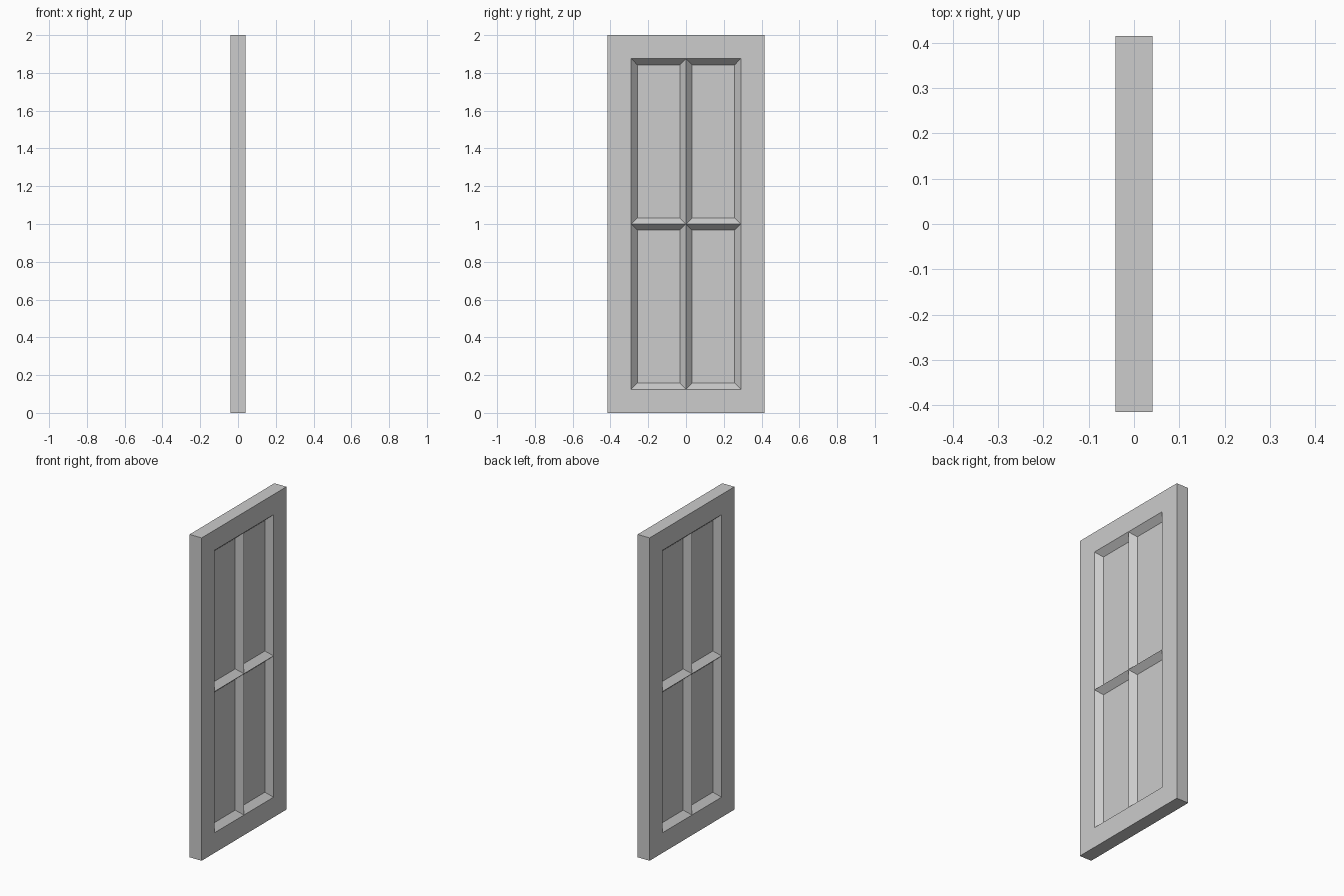
import bpy
import bmesh
from mathutils import Matrix, Vector

old = bpy.data.objects.get("Cube")
if old:
    bpy.data.objects.remove(old, do_unlink=True)

THICK, WIDTH, HEIGHT = 0.082, 0.83, 2.0
PANEL_Y, PANEL_Z = 0.29, 0.875      # half extents of the panelled field
BEVEL, DEPTH = 0.033, 0.037

# Plain grey finish
grey = bpy.data.materials.new("light grey")
grey.use_nodes = True
colour = (0.604, 0.604, 0.604, 1)
grey.diffuse_color = colour
grey.node_tree.nodes["Principled BSDF"].inputs["Base Color"].default_value = colour

# Door slab
bm = bmesh.new()
bmesh.ops.create_cube(bm, size=1, matrix=Matrix.Diagonal((THICK, WIDTH, HEIGHT, 1)))


def cut(axis, offset):
    bmesh.ops.bisect_plane(bm, geom=bm.verts[:] + bm.edges[:] + bm.faces[:],
                           plane_co=axis * offset, plane_no=axis)


# Score the stiles, rails and centre lines around four panels
for side in (-1, 0, 1):
    cut(Vector((0, 1, 0)), side * PANEL_Y)
    cut(Vector((0, 0, 1)), side * PANEL_Z)

# Sink the panels on both sides with sloping borders
bm.normal_update()
panels = []
for face in bm.faces:
    c = face.calc_center_median()
    if abs(face.normal.x) > 0.9 and abs(c.y) < PANEL_Y and abs(c.z) < PANEL_Z:
        panels.append(face)
bmesh.ops.inset_individual(bm, faces=panels, thickness=BEVEL, depth=-DEPTH,
                           use_even_offset=True)

# Stand the door on the floor
bmesh.ops.translate(bm, verts=bm.verts[:], vec=(0, 0, HEIGHT / 2))
mesh = bpy.data.meshes.new("door_panel")
bm.to_mesh(mesh)
bm.free()
mesh.materials.append(grey)
door = bpy.data.objects.new("door_panel", mesh)
bpy.context.collection.objects.link(door)
